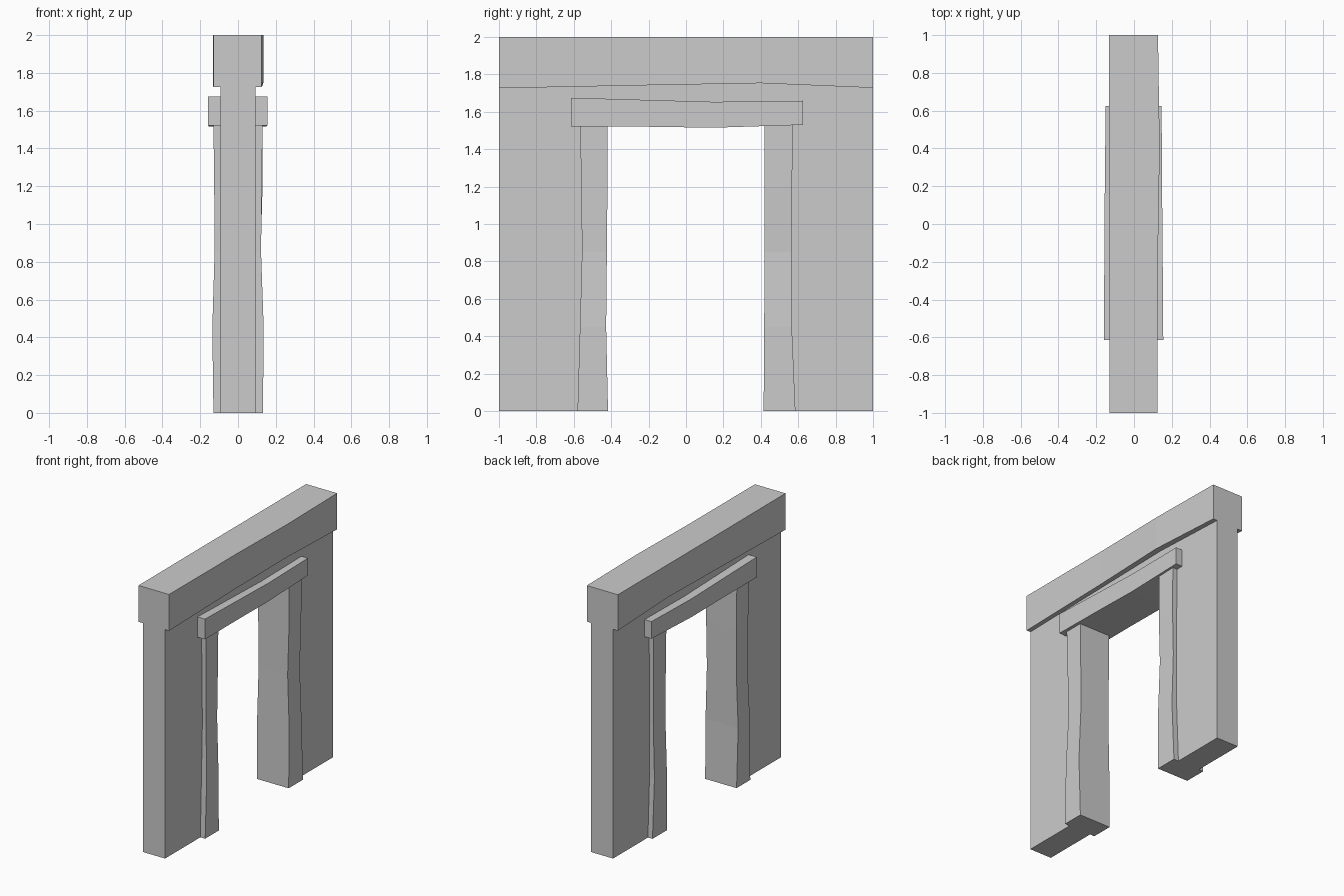
import bpy
import bmesh

cube = bpy.data.objects.get("Cube")
if cube:
    bpy.data.objects.remove(cube, do_unlink=True)

stone = bpy.data.materials.new("grey_stone")
stone.use_nodes = True
colour = (0.6, 0.6, 0.6, 1)
stone.diffuse_color = colour
stone.node_tree.nodes["Principled BSDF"].inputs["Base Color"].default_value = colour


def loft(name, rings):
    """Join four-cornered cross-sections into one closed, flat-faced block."""
    bm = bmesh.new()
    loops = [[bm.verts.new(p) for p in ring] for ring in rings]
    for a, b in zip(loops, loops[1:]):
        for i in range(4):
            j = (i + 1) % 4
            bm.faces.new((a[i], a[j], b[j], b[i]))
    bm.faces.new(loops[0])
    bm.faces.new(loops[-1])
    bmesh.ops.recalc_face_normals(bm, faces=bm.faces)
    mesh = bpy.data.meshes.new(name)
    bm.to_mesh(mesh)
    bm.free()
    mesh.materials.append(stone)
    obj = bpy.data.objects.new(name, mesh)
    bpy.context.collection.objects.link(obj)
    return obj


def beam(name, stations):
    """Stations along y: y, x min, x max, z bottom, z top."""
    return loft(name, [[(l, y, b), (r, y, b), (r, y, t), (l, y, t)]
                       for y, l, r, b, t in stations])


def post(name, stations):
    """Stations up z: z, y min, y max, x min, x max."""
    return loft(name, [[(l, a, z), (r, a, z), (r, b, z), (l, b, z)]
                       for z, a, b, l, r in stations])


# Recessed wall: two piers and the strip over the doorway
WALL = 0.092
for side, name in ((-1, "front_pier"), (1, "back_pier")):
    a, b = sorted((side * 0.5, side))
    post(name, [(0, a, b, -WALL, WALL), (1.6, a, b, -WALL, WALL)])
beam("wall_over_doorway", [(-1, -WALL, WALL, 1.6, 1.8), (1, -WALL, WALL, 1.6, 1.8)])

# Heavy capping beam with an uneven underside
beam("capping_beam", [
    (-1, -0.13, 0.125, 1.726, 2),
    (-0.2, -0.132, 0.126, 1.742, 2),
    (0.4, -0.132, 0.136, 1.753, 2),
    (1, -0.132, 0.127, 1.728, 2),
])

# Hewn lintel
beam("lintel", [
    (-0.615, -0.16, 0.155, 1.522, 1.675),
    (-0.2, -0.157, 0.152, 1.52, 1.663),
    (0.15, -0.155, 0.149, 1.515, 1.653),
    (0.625, -0.15, 0.146, 1.53, 1.659),
])

# Hewn door jambs
post("front_jamb", [
    (0, -0.58, -0.417, -0.13, 0.132),
    (0.45, -0.567, -0.427, -0.136, 0.136),
    (0.85, -0.556, -0.423, -0.124, 0.122),
    (1.2, -0.56, -0.42, -0.126, 0.126),
    (1.53, -0.566, -0.42, -0.13, 0.13),
])
post("back_jamb", [
    (0, 0.415, 0.585, -0.13, 0.132),
    (0.45, 0.418, 0.566, -0.133, 0.134),
    (0.85, 0.42, 0.564, -0.122, 0.12),
    (1.2, 0.421, 0.567, -0.126, 0.13),
    (1.535, 0.42, 0.571, -0.13, 0.13),
])
